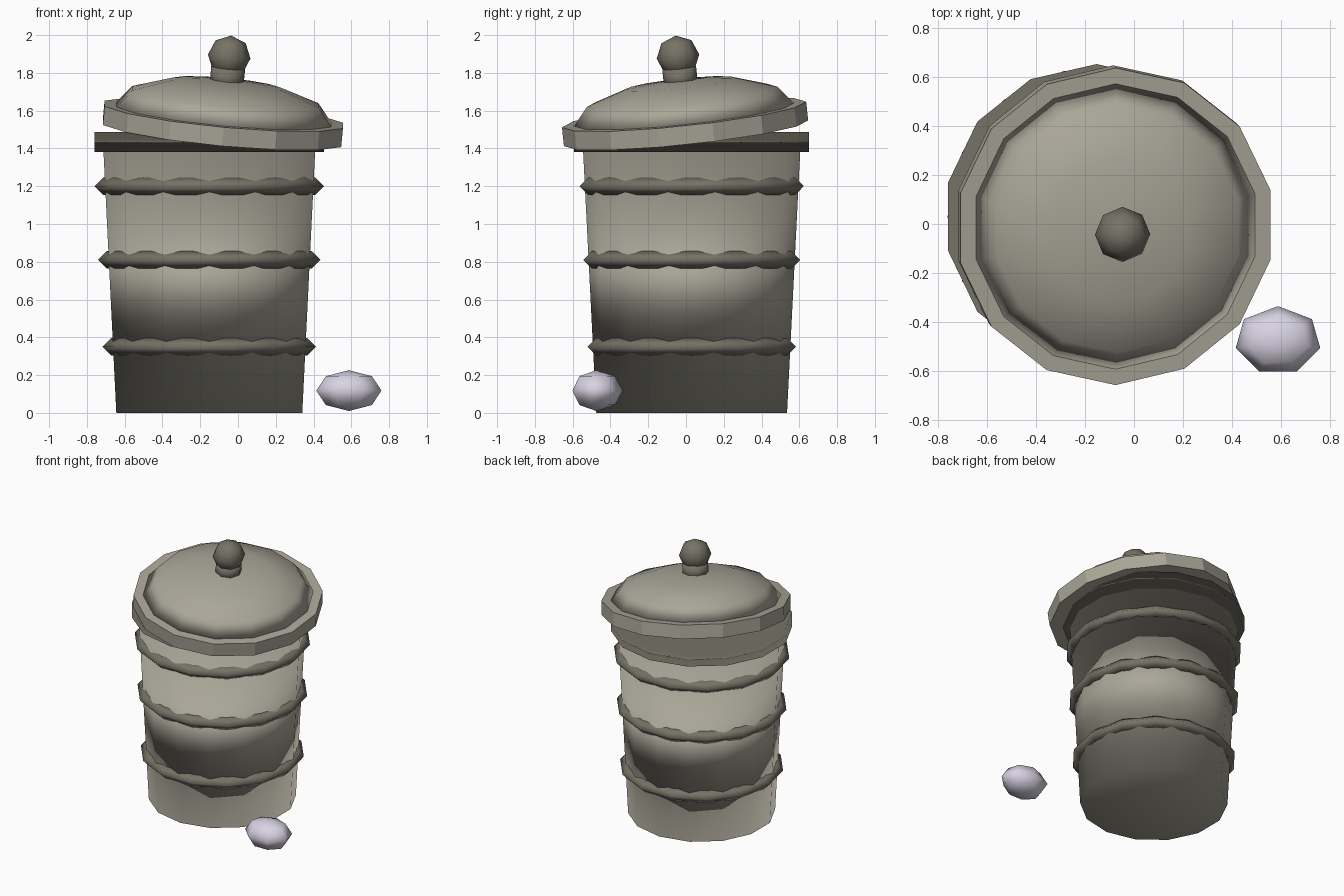
import bpy, bmesh, math
from mathutils import Matrix, Vector

default = bpy.data.objects.get("Cube")
if default:
    bpy.data.objects.remove(default)

SIDES = 14
BODY = Vector((-0.152, 0.03, 0))
QUARTER = math.pi / 2


def material(name, color):
    mat = bpy.data.materials.new(name)
    mat.use_nodes = True
    mat.diffuse_color = (*color, 1)
    bsdf = next(n for n in mat.node_tree.nodes if n.type == "BSDF_PRINCIPLED")
    bsdf.inputs["Base Color"].default_value = (*color, 1)
    return mat


light_metal = material("light warm grey", (0.40, 0.38, 0.315))
dark_metal = material("dark warm grey", (0.18, 0.168, 0.133))
lilac = material("pale lilac", (0.69, 0.65, 0.77))


def revolve(name, profile, mat, sides=SIDES, start=QUARTER, closed=False,
            smooth=True, place=Matrix()):
    """Spin (radius, height) points around z; open profiles get end caps."""
    bm = bmesh.new()
    rings = []
    for r, z in profile:
        if r == 0:
            rings.append([bm.verts.new((0, 0, z))] * sides)
        else:
            turns = [start + math.tau * i / sides for i in range(sides)]
            rings.append([bm.verts.new((r * math.cos(a), r * math.sin(a), z)) for a in turns])
    pairs = list(zip(rings, rings[1:]))
    if closed:
        pairs.append((rings[-1], rings[0]))
    for low, high in pairs:
        for i in range(sides):
            j = (i + 1) % sides
            corners = dict.fromkeys((low[i], low[j], high[j], high[i]))
            bm.faces.new(list(corners))
    if not closed:
        for ring in (rings[0], rings[-1]):
            if ring[0] is not ring[1]:
                bm.faces.new(ring)
    bmesh.ops.recalc_face_normals(bm, faces=bm.faces[:])
    for face in bm.faces:
        face.smooth = smooth
    mesh = bpy.data.meshes.new(name)
    bm.to_mesh(mesh)
    bm.free()
    mesh.materials.append(mat)
    obj = bpy.data.objects.new(name, mesh)
    bpy.context.collection.objects.link(obj)
    obj.matrix_world = place
    return obj


def cap_weighted(obj):
    """Let the large caps pull the smooth normals of the wall."""
    mod = obj.modifiers.new("cap weighted normals", "WEIGHTED_NORMAL")
    mod.mode = "FACE_AREA_WITH_ANGLE"
    mod.weight = 53


def arc(radius, height, low, high, steps, z=0):
    """Profile of an ellipse between two angles in degrees."""
    points = []
    for i in range(steps + 1):
        a = math.radians(low + (high - low) * i / steps)
        r = 0 if abs(math.cos(a)) < 1e-6 else radius * math.cos(a)
        points.append((r, z + height * math.sin(a)))
    return points


# Tapered can and the wide collar at its mouth
at_body = Matrix.Translation(BODY)
cap_weighted(revolve("can_body", [(0.505, 0), (0.575, 1.39)], light_metal, place=at_body))
cap_weighted(revolve("can_collar", [(0.622, 1.38), (0.622, 1.487)], dark_metal, place=at_body))

# Three hoops, turned half a step against the can so they look scalloped
for label, z in (("lower", 0.35), ("middle", 0.81), ("upper", 1.2)):
    r = 0.505 + 0.07 * z / 1.39 - 0.003
    t = 0.046
    section = [(r + t, z), (r, z + t), (r - t, z), (r, z - t)]
    revolve(label + "_hoop", section, dark_metal, start=0, closed=True, place=at_body)

# Lid resting at a slant, with rim, dome, neck and knob
tilt = Matrix.Rotation(0.105, 4, "X") @ Matrix.Rotation(0.093, 4, "Y")
at_lid = Matrix.Translation((-0.08, -0.005, 1.53)) @ tilt
revolve("lid_rim", [(0.65, -0.05), (0.65, 0.05)], light_metal, smooth=False, place=at_lid)
revolve("lid_dome", arc(0.585, 0.19, 0, 90, 3, z=0.05), light_metal, place=at_lid)
revolve("knob_neck", [(0.09, 0.2), (0.09, 0.3)], dark_metal, sides=8, place=at_lid)
revolve("lid_knob", arc(0.113, 0.112, -90, 90, 4, z=0.36), dark_metal, sides=8, place=at_lid)

# Small pebble on the ground beside the can
at_pebble = Matrix.Translation((0.587, -0.475, 0.118)) @ Matrix.Diagonal((0.177, 0.14, 0.108, 1))
revolve("pebble", arc(1, 1, -90, 90, 4), lilac, sides=7, place=at_pebble)
